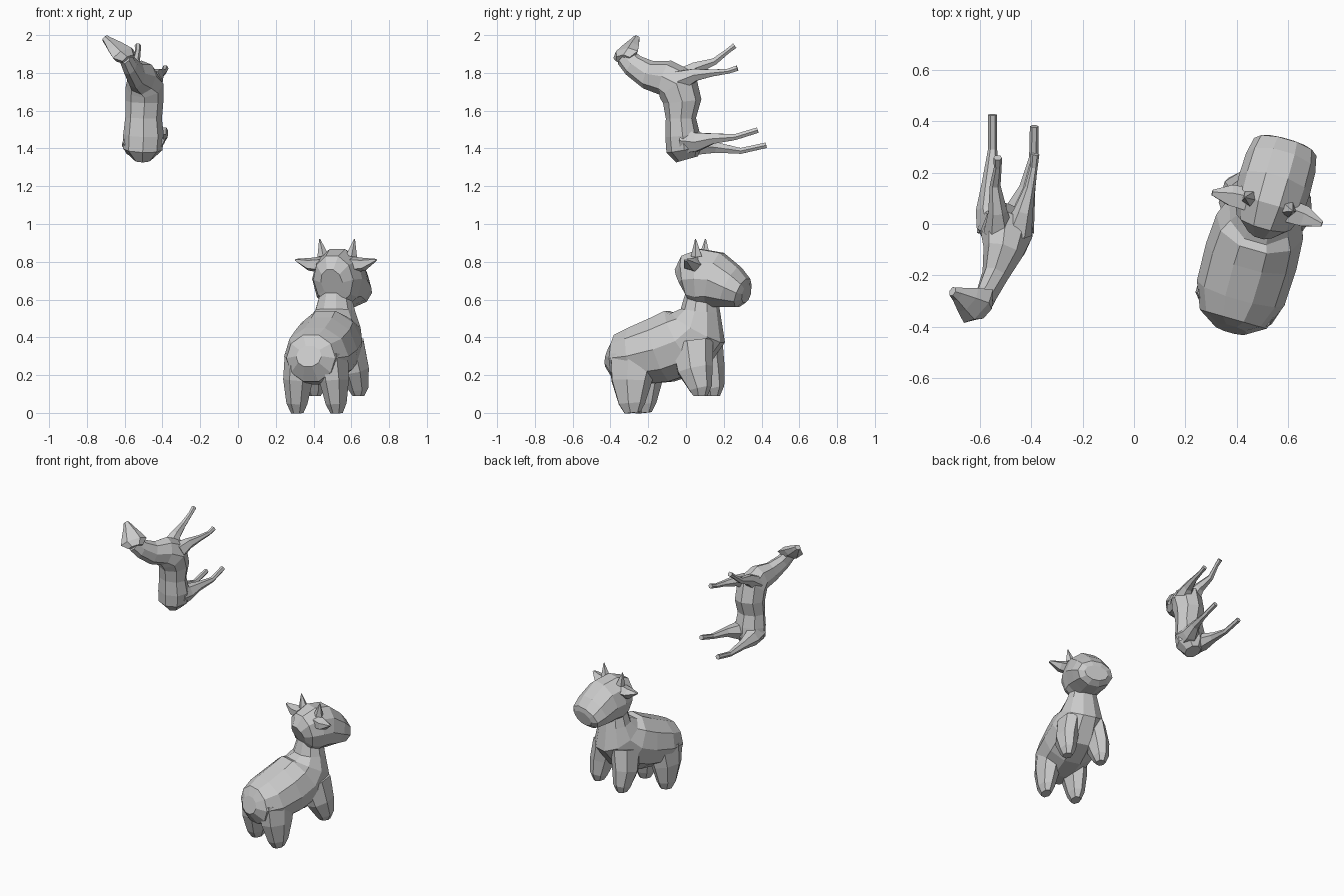
import bpy, bmesh
from math import sin, cos, pi, radians
from mathutils import Vector


def loft(name, rings, side, sides=8):
    """Skin a flat-faced tube through rings (centre, side radius, other radius)."""
    bm = bmesh.new()
    side = Vector(side)
    cs = [Vector(r[0]) for r in rings]
    loops = []
    for i, (_, a, b) in enumerate(rings):
        t = (cs[min(i + 1, len(cs) - 1)] - cs[max(i - 1, 0)]).normalized()
        u = (side - t * side.dot(t)).normalized()
        v = t.cross(u)
        loops.append([bm.verts.new(cs[i] + u * a * cos(2 * pi * k / sides)
                                   + v * b * sin(2 * pi * k / sides)) for k in range(sides)])
    for p, q in zip(loops, loops[1:]):
        for k in range(sides):
            j = (k + 1) % sides
            bm.faces.new((p[k], p[j], q[j], q[k]))
    bm.faces.new(loops[0])
    bm.faces.new(loops[-1])
    bmesh.ops.recalc_face_normals(bm, faces=bm.faces)
    me = bpy.data.meshes.new(name)
    bm.to_mesh(me)
    bm.free()
    ob = bpy.data.objects.new(name, me)
    bpy.context.collection.objects.link(ob)
    return ob


# ---------- Cow: lateral / forward / up coordinates, turned about z ----------
YAW = radians(16)
LAT = (cos(YAW), -sin(YAW), 0)
FWD = (sin(YAW), cos(YAW), 0)


def cow(l, s, z):
    return (0.492 + l * cos(YAW) + s * sin(YAW), -l * sin(YAW) + s * cos(YAW), z)


def cow_loft(name, rows, side=LAT, sides=8):
    return loft(name, [(cow(l, s, z), a, b) for l, s, z, a, b in rows], side, sides)


# body and neck
cow_loft("cow_body", [
    (0, -.425, .30, .07, .06), (0, -.385, .29, .135, .13), (0, -.28, .30, .177, .16),
    (0, -.13, .335, .183, .185), (0, -.01, .38, .175, .195), (0, .065, .45, .145, .165),
    (0, .08, .54, .11, .105), (0, .085, .63, .085, .085)], sides=10)

# head and muzzle
cow_loft("cow_head", [
    (.01, -.02, .69, .06, .08), (.01, .01, .705, .11, .135), (.01, .085, .71, .138, .165),
    (.01, .16, .705, .143, .155), (.01, .25, .665, .14, .12), (.01, .315, .635, .126, .085),
    (.01, .336, .63, .085, .05)], sides=10)

for m, tag in ((-1, "left"), (1, "right")):
    # legs
    cow_loft("cow_rear_leg_" + tag, [
        (m * .085, -.265, .30, .085, .14), (m * .10, -.275, .17, .078, .115),
        (m * .108, -.27, .05, .056, .075), (m * .108, -.265, 0, .033, .045)], sides=7)
    cow_loft("cow_front_leg_" + tag, [
        (m * .09, .055, .37, .075, .12), (m * .115, .08, .23, .072, .10),
        (m * .12, .112, .13, .054, .064), (m * .12, .112, .09, .032, .04)], sides=7)
    # ears and horns
    cow_loft("cow_ear_" + tag, [
        (.008 + m * .085, .075, .785, .05, .045), (.008 + m * .15, .072, .787, .045, .036),
        (.008 + m * .222, .065, .81, .012, .006)], side=FWD, sides=5)
    cow_loft("cow_horn_" + tag, [
        (.01 + m * .078, .085, .83, .032, .032), (.01 + m * .096, .083, .92, .003, .003)], sides=5)

# ---------- Slender hoofed animal, rearing with its belly towards +y ----------
X = (1, 0, 0)
loft("deer_body_and_neck", [
    ((-.505, .005, 1.342), .05, .06), ((-.505, -.01, 1.395), .105, .095),
    ((-.50, -.018, 1.47), .108, .092), ((-.50, -.027, 1.56), .097, .08),
    ((-.495, -.02, 1.65), .10, .102), ((-.495, -.045, 1.735), .10, .115),
    ((-.51, -.11, 1.775), .078, .095), ((-.54, -.20, 1.79), .052, .077),
    ((-.575, -.28, 1.84), .042, .062), ((-.60, -.32, 1.885), .035, .055)], X)

# head: deep from brow to jaw, narrowing to the nose
loft("deer_head", [
    ((-.58, -.335, 1.872), .05, .03), ((-.605, -.32, 1.897), .088, .04),
    ((-.645, -.295, 1.93), .062, .036), ((-.685, -.272, 1.966), .032, .024),
    ((-.706, -.262, 1.985), .02, .018)], (.55, .72, .25), 6)


def leg(name, pts, radii):
    loft(name, [(p, r, r) for p, r in zip(pts, radii)], X, 6)


# front legs
FRONT = (.06, .037, .021, .015, .017)
leg("deer_front_leg_left", [(-.525, -.03, 1.77), (-.53, .05, 1.825), (-.54, .15, 1.86),
                            (-.53, .22, 1.915), (-.53, .258, 1.944)], FRONT)
leg("deer_front_leg_right", [(-.455, -.03, 1.76), (-.43, .05, 1.79), (-.405, .14, 1.80),
                             (-.39, .22, 1.808), (-.385, .272, 1.825)], FRONT)
# hind legs, with heavy thighs
HIND = (.08, .056, .032, .018, .017)
leg("deer_hind_leg_left", [(-.535, -.01, 1.43), (-.56, .06, 1.415), (-.56, .16, 1.405),
                           (-.55, .29, 1.387), (-.55, .425, 1.417)], HIND)
leg("deer_hind_leg_right", [(-.465, -.01, 1.44), (-.44, .06, 1.435), (-.415, .14, 1.452),
                            (-.39, .26, 1.46), (-.388, .38, 1.497)], HIND)
